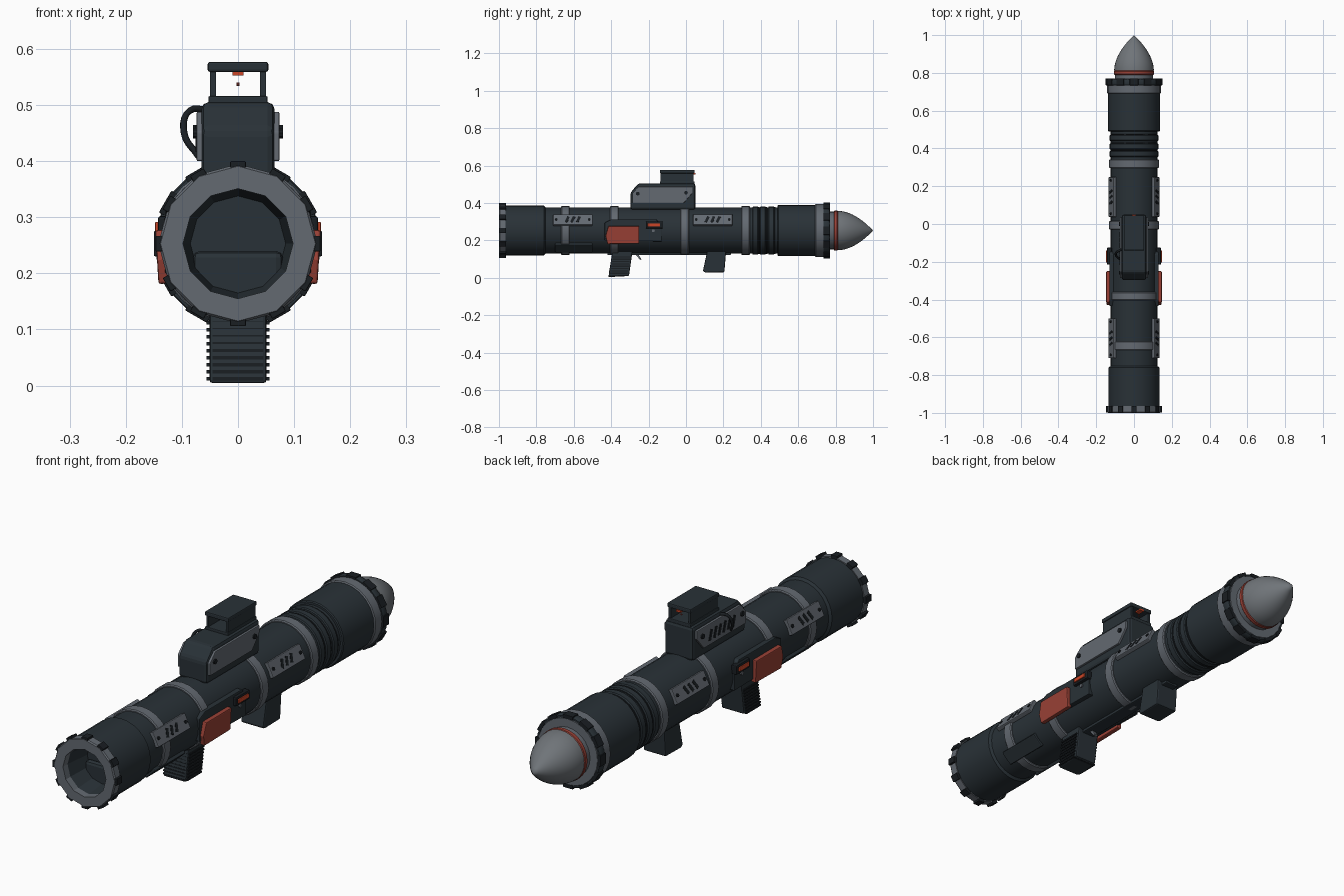
import bpy, bmesh, math
from mathutils import Matrix, Vector

cube = bpy.data.objects.get("Cube")
if cube:
    bpy.data.objects.remove(cube, do_unlink=True)

ZC = 0.253  # height of the tube axis


def material(name, rgb):
    m = bpy.data.materials.new(name)
    m.use_nodes = True
    m.diffuse_color = (*rgb, 1)
    m.node_tree.nodes["Principled BSDF"].inputs["Base Color"].default_value = (*rgb, 1)
    return m


SLATE = material("dark slate", (0.022, 0.031, 0.038))
BLACK = material("near black", (0.010, 0.013, 0.016))
GREY = material("steel grey", (0.125, 0.142, 0.165))
PALE = material("nose grey", (0.16, 0.175, 0.19))
RED = material("faded red", (0.32, 0.052, 0.036))
ORANGE = material("signal orange", (0.60, 0.06, 0.02))


def finish(name, bm, mat, bevel=0, mirror=False, smooth=None):
    bmesh.ops.recalc_face_normals(bm, faces=bm.faces)
    me = bpy.data.meshes.new(name)
    bm.to_mesh(me)
    bm.free()
    me.materials.append(mat)
    ob = bpy.data.objects.new(name, me)
    bpy.context.collection.objects.link(ob)
    if mirror:
        ob.modifiers.new("mirror", 'MIRROR').use_mirror_merge = False
    if bevel:
        b = ob.modifiers.new("bevel", 'BEVEL')
        b.width, b.segments = bevel, 2
    if smooth:
        bpy.ops.object.select_all(action='DESELECT')
        ob.select_set(True)
        bpy.context.view_layer.objects.active = ob
        bpy.ops.object.shade_smooth_by_angle(angle=math.radians(smooth))
    return ob


def lathe(name, profile, mat, sides=28, closed=False, smooth=35):
    """Turn a (radius, y) profile about the tube axis."""
    bm = bmesh.new()
    rings = []
    for r, y in profile:
        if r == 0:
            rings.append([bm.verts.new((0, y, ZC))] * sides)
            continue
        turn = [2 * math.pi * i / sides for i in range(sides)]
        rings.append([bm.verts.new((r * math.sin(t), y, ZC + r * math.cos(t))) for t in turn])
    pairs = list(zip(rings, rings[1:]))
    if closed:
        pairs.append((rings[-1], rings[0]))
    for a, b in pairs:
        for i in range(sides):
            j = (i + 1) % sides
            bm.faces.new(list(dict.fromkeys((a[i], a[j], b[j], b[i]))))
    return finish(name, bm, mat, smooth=smooth)


def drum(name, r, y0, y1, mat, sides=28, c=0.004):
    """Solid disc with chamfered rims."""
    return lathe(name, [(0, y0), (r - c, y0), (r, y0 + c), (r, y1 - c), (r - c, y1), (0, y1)],
                 mat, sides)


def prism(name, points, x0, x1, mat, bevel=0, mirror=False, tilt=0):
    """Extrude a (y, z) outline across x."""
    bm = bmesh.new()
    a, b = ([bm.verts.new((x, y, z)) for y, z in points] for x in (x0, x1))
    bm.faces.new(a)
    bm.faces.new(b)
    for i in range(len(a)):
        j = (i + 1) % len(a)
        bm.faces.new((a[i], a[j], b[j], b[i]))
    if tilt:
        bmesh.ops.rotate(bm, verts=bm.verts, cent=(x0, 0, ZC), matrix=Matrix.Rotation(tilt, 3, 'Y'))
    return finish(name, bm, mat, bevel, mirror)


def box(name, centre, size, mat, bevel=0, mirror=False, frame=Matrix(), slant=0):
    bm = bmesh.new()
    place = frame @ Matrix.Translation(centre) @ Matrix.Rotation(slant, 4, 'X')
    bmesh.ops.create_cube(bm, size=1, matrix=place @ Matrix.Diagonal((*size, 1)))
    return finish(name, bm, mat, bevel, mirror)


def stud(name, centre, r, depth, mat, mirror=False, frame=Matrix()):
    """Short cylinder pointing along local x."""
    bm = bmesh.new()
    bmesh.ops.create_cone(bm, cap_ends=True, segments=10, radius1=r, radius2=r, depth=depth,
                          matrix=frame @ Matrix.Translation(centre) @ Matrix.Rotation(math.pi / 2, 4, 'Y'))
    return finish(name, bm, mat, mirror=mirror)


def radial(degrees, y):
    """Frame on the axis whose x points outward at this angle."""
    return Matrix.Translation((0, y, ZC)) @ Matrix.Rotation(-math.radians(degrees), 4, 'Y')


# Main tube and sleeves
drum("body_tube", 0.124, -0.78, 0.50, SLATE)
lathe("breech_sleeve", [(0.13, -0.97), (0.134, -0.966), (0.134, -0.76), (0.124, -0.752)], SLATE)
drum("muzzle_sleeve", 0.137, 0.49, 0.70, SLATE)
for i, y in enumerate((0.355, 0.395, 0.44)):
    drum(f"neck_rib_{i}", 0.129, y, y + 0.032, SLATE)
    drum(f"neck_groove_{i}", 0.1255, y + 0.03, y + 0.042, BLACK)

# Grey clamp bands
for i, (y0, y1) in enumerate(((-0.668, -0.622), (-0.405, -0.36), (-0.03, 0.016), (0.296, 0.342))):
    drum(f"clamp_band_{i}", 0.132, y0, y1, GREY, sides=24)

# Hollow breech end
lathe("breech_rim", [(0.098, -1), (0.138, -1), (0.142, -0.995), (0.142, -0.964), (0.098, -0.964)],
      GREY, sides=12, closed=True, smooth=20)
lathe("breech_bore", [(0.098, -0.97), (0.085, -0.86), (0, -0.86)], SLATE, sides=12, smooth=20)
box("bore_block", (0, -0.87, 0.19), (0.16, 0.03, 0.10), SLATE, bevel=0.012)
for i in range(12):
    box(f"rim_tooth_{i}", (0.139, 0, 0), (0.016, 0.036, 0.028), BLACK, 0.002, frame=radial(30 * i, -0.981))

# Muzzle end
drum("muzzle_band", 0.142, 0.69, 0.738, GREY, sides=24)
lathe("muzzle_ring", [(0.136, 0.735), (0.146, 0.735), (0.148, 0.74), (0.148, 0.76), (0.144, 0.767),
                      (0.136, 0.767)], SLATE, closed=True)
for i in range(12):
    box(f"muzzle_tooth_{i}", (0.142, 0, 0), (0.016, 0.036, 0.045), BLACK, 0.002, frame=radial(30 * i, 0.752))
drum("muzzle_face", 0.139, 0.73, 0.769, GREY, sides=24)

# Warhead
drum("warhead_collar", 0.101, 0.76, 0.83, GREY)
drum("warhead_red_ring", 0.107, 0.79, 0.812, RED)
nose = [(0.105 * (1 - t ** 1.9), 0.812 + 0.188 * t) for t in (k / 12 for k in range(13))]
lathe("warhead_nose", [(0, 0.81)] + nose[:-1] + [(0, 1.0)], PALE, sides=32, smooth=45)

# Bolted vent plates, with plain plates underneath
for tag, y in (("rear", -0.605), ("front", 0.143)):
    f = radial(26, y)
    box(f"{tag}_vent_plate", (0.127, 0, 0), (0.018, 0.21, 0.062), GREY, 0.003, True, f)
    for k in (-1, 0, 1):
        box(f"{tag}_vent_slot_{k + 1}", (0.1345, 0.03 * k, 0), (0.006, 0.014, 0.036), BLACK,
            mirror=True, frame=f, slant=-0.4)
    for k in (-1, 1):
        stud(f"{tag}_plate_bolt_{k + 1}", (0.137, 0.088 * k, 0), 0.007, 0.006, BLACK, True, f)
box("lower_plate", (0.124, 0, 0), (0.018, 0.2, 0.06), SLATE, 0.004, True, radial(-47, -0.6))

# Side panels with red cover and switch
prism("side_panel", [(-0.435, 0.2), (-0.435, 0.295), (-0.4, 0.312), (-0.16, 0.312), (-0.13, 0.285),
                     (-0.13, 0.195)], 0.085, 0.13, SLATE, 0.003, True)
prism("red_cover", [(-0.42, 0.182), (-0.43, 0.225), (-0.415, 0.278), (-0.25, 0.278), (-0.25, 0.185)],
      0.126, 0.146, RED, 0.004, True, tilt=0.06)
box("switch_housing", (0.13, -0.17, 0.283), (0.026, 0.09, 0.038), BLACK, 0.005, True)
box("switch_lever", (0.14, -0.172, 0.283), (0.016, 0.066, 0.018), ORANGE, 0.003, True)
stud("switch_bolt", (0.13, -0.175, 0.252), 0.008, 0.012, GREY, True)

# Pistol grip, trigger and fore grip
prism("rear_grip", [(-0.415, 0.004), (-0.305, 0.01), (-0.285, 0.15), (-0.392, 0.15)],
      -0.051, 0.051, SLATE, 0.006)
for i in range(9):
    z = 0.012 + 0.0125 * i
    y = -0.36 + 0.17 * (z - 0.004)
    box(f"grip_rib_{i}", (0, y - 0.003, z), (0.112, 0.095, 0.006), BLACK)
    box(f"grip_back_rib_{i}", (0, y - 0.05, z), (0.09, 0.012, 0.006), BLACK)
prism("trigger", [(-0.275, 0.15), (-0.27, 0.125), (-0.245, 0.096), (-0.238, 0.1), (-0.255, 0.125),
                  (-0.255, 0.15)], -0.009, 0.009, GREY)
prism("front_grip", [(0.09, 0.035), (0.105, 0.028), (0.205, 0.03), (0.215, 0.15), (0.115, 0.15)],
      -0.051, 0.051, SLATE, 0.006)
box("grip_rail", (0, -0.09, 0.132), (0.06, 0.66, 0.02), SLATE, 0.004)

# Sight housing
prism("sight_housing", [(-0.297, 0.365), (-0.297, 0.455), (-0.255, 0.505), (0.05, 0.505), (0.05, 0.365)],
      -0.065, 0.065, SLATE, 0.012)
prism("sight_side_plate", [(-0.287, 0.4), (-0.287, 0.452), (-0.252, 0.488), (0.035, 0.488), (0.035, 0.455),
                           (-0.012, 0.4)], 0.06, 0.074, GREY, 0.003, True)
for i, (y, z) in enumerate(((-0.258, 0.45), (0.0, 0.455))):
    stud(f"sight_bolt_{i}", (0.076, y, z), 0.01, 0.008, BLACK, True)
for i in range(6):
    box(f"sight_vent_{i}", (-0.073, -0.205 + 0.03 * i, 0.44), (0.006, 0.014, 0.045), BLACK, slant=0.3)

# Open sight hood
box("hood_base", (0, -0.047, 0.508), (0.106, 0.186, 0.016), SLATE, 0.003)
box("hood_wall", (0.0445, -0.047, 0.537), (0.011, 0.176, 0.05), SLATE, 0, True)
box("hood_roof", (0, -0.047, 0.568), (0.108, 0.186, 0.018), SLATE, 0.004)
box("hood_marker", (0, 0.035, 0.557), (0.02, 0.03, 0.008), ORANGE)
stud("sight_bead", (0, 0.03, 0.537), 0.003, 0.005, RED)

# Cable on the side of the sight
cu = bpy.data.curves.new("sight_cable", 'CURVE')
cu.dimensions = '3D'
cu.bevel_depth, cu.bevel_resolution, cu.resolution_u = 0.006, 2, 5
sp = cu.splines.new('BEZIER')
path = [(-0.05, -0.13, 0.49), (-0.086, -0.145, 0.49), (-0.096, -0.165, 0.45), (-0.07, -0.19, 0.408)]
sp.bezier_points.add(len(path) - 1)
for p, co in zip(sp.bezier_points, path):
    p.co = Vector(co)
    p.handle_left_type = p.handle_right_type = 'AUTO'
cu.materials.append(BLACK)
bpy.context.collection.objects.link(bpy.data.objects.new("sight_cable", cu))
